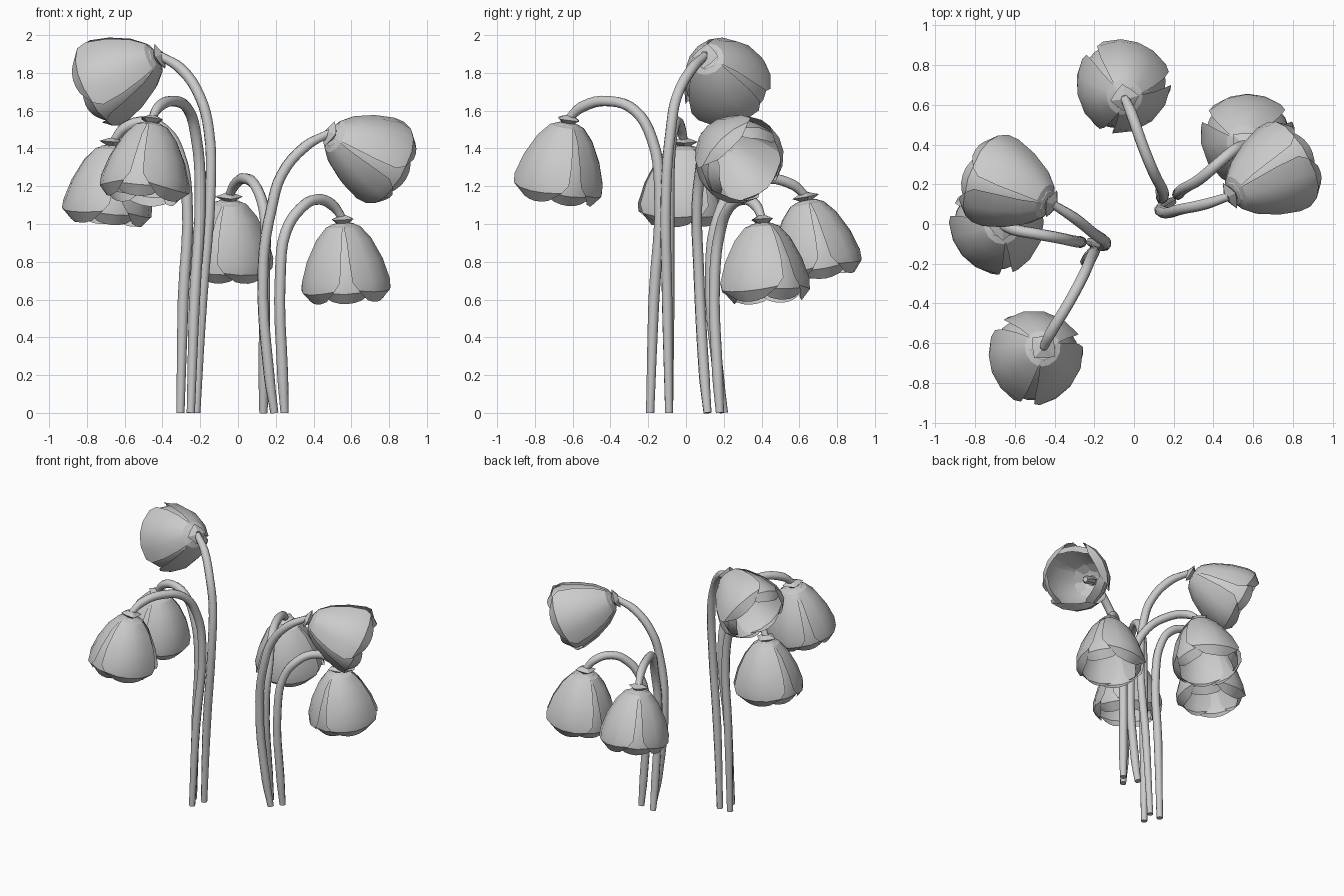
import bpy, bmesh
from math import radians, sin, cos
from mathutils import Vector, Matrix

if "Cube" in bpy.data.objects:
    bpy.data.objects.remove(bpy.data.objects["Cube"])

# stem path and hanging direction of each flower in one clump
FLOWERS = [
    ([(-.22, -.09, 0), (-.19, -.1, .6), (-.145, -.105, 1.2), (-.155, -.08, 1.5),
      (-.2, -.05, 1.67), (-.3, .03, 1.82), (-.41, .1, 1.89)], (-.24, .095, -.12), 20),
    ([(-.305, -.09, 0), (-.29, -.09, .6), (-.27, -.09, 1.15), (-.31, -.085, 1.37),
      (-.38, -.07, 1.49), (-.49, -.05, 1.54), (-.6, -.03, 1.51), (-.66, -.01, 1.44)], (-.02, 0, -.25), 50),
    ([(-.25, -.19, 0), (-.23, -.17, .6), (-.2, -.14, 1.2), (-.22, -.18, 1.45), (-.26, -.27, 1.6),
      (-.33, -.4, 1.65), (-.42, -.55, 1.62), (-.455, -.62, 1.56)], (-.03, -.035, -.25), 0),
]
# petal profile: radius, depth along flower axis, half width in degrees
PETAL = [(.04, .025, 60), (.09, .045, 58), (.145, .11, 55), (.2, .22, 54),
         (.233, .33, 52), (.232, .39, 44), (.185, .445, 26)]


def mesh_object(name, bm, matrix):
    me = bpy.data.meshes.new(name)
    bm.to_mesh(me)
    bm.free()
    ob = bpy.data.objects.new(name, me)
    bpy.context.collection.objects.link(ob)
    ob.matrix_world = matrix
    for p in me.polygons:
        p.use_smooth = True
    me.set_sharp_from_angle(angle=radians(25))
    return ob


def add_grid(bm, rows, closed=False):
    rows = [[bm.verts.new(co) for co in row] for row in rows]
    n = len(rows[0])
    for a, b in zip(rows, rows[1:]):
        for i in range(n if closed else n - 1):
            j = (i + 1) % n
            bm.faces.new((a[i], a[j], b[j], b[i]))
    return rows


def ring(r, d, n=8):
    return [(r * cos(k * 6.283185 / n), r * sin(k * 6.283185 / n), d) for k in range(n)]


def petals(name, matrix, scale, turn, flare):
    bm = bmesh.new()
    for k in range(3):
        rows = []
        for r, d, half in PETAL:
            row = []
            for s in (-1, -.5, 0, .5, 1):
                a = radians(turn + 120 * k + s * half)
                rr = r * scale * (1 + flare * s * s)
                # rounded petal end
                row.append((rr * cos(a), rr * sin(a), d - (.015 * s * s if d > .38 else 0)))
            rows.append(row)
        add_grid(bm, rows)
    mesh_object(name, bm, matrix)


def flower(label, path, axis, turn):
    # curved stem
    cu = bpy.data.curves.new(label + "_stem", 'CURVE')
    cu.dimensions = '3D'
    cu.bevel_depth = .029
    cu.bevel_resolution = 2
    cu.resolution_u = 4
    cu.use_fill_caps = True
    sp = cu.splines.new('BEZIER')
    sp.bezier_points.add(len(path) - 1)
    for i, (bp, co) in enumerate(zip(sp.bezier_points, path)):
        bp.co = co
        bp.handle_left_type = bp.handle_right_type = 'AUTO'
        bp.radius = .75 if i in (0, len(path) - 1) else 1
    bpy.context.collection.objects.link(bpy.data.objects.new(label + "_stem", cu))

    # flower head hangs along its axis (local +z)
    m = Matrix.Translation(path[-1]) @ axis.to_track_quat('Z', 'Y').to_matrix().to_4x4()
    petals(label + "_outer_petals", m, .99, turn, .06)
    petals(label + "_inner_petals", m, .94, turn + 60, .03)

    # flared collar, faceted hood and central stamen
    bm = bmesh.new()
    star = [(x * f, y * f, d) for (x, y, d), f in zip(ring(.07, .005), (1.05, .8) * 4)]
    add_grid(bm, [ring(.02, -.015), star, ring(.035, .025), ring(.06, .03), ring(.12, .085)], True)
    mesh_object(label + "_collar", bm, m)
    bm = bmesh.new()
    rows = add_grid(bm, [ring(.03, .03), ring(.03, .14), ring(.018, .17)], True)
    bm.faces.new(rows[-1])
    mesh_object(label + "_stamen", bm, m)


# tall clump, then a turned and shorter copy
turn_z = Matrix.Rotation(radians(-129.5), 3, 'Z')
for i, (path, axis, turn) in enumerate(FLOWERS):
    pts = [Vector(p) for p in path]
    flower(f"tall_flower_{i}", pts, Vector(axis), turn)
    low = [turn_z @ p + Vector((.122 if p.z < 1.4 else .142, -.113, -.41 if p.z > 0 else 0))
           for p in pts[:-1]]
    low.append(turn_z @ pts[-1] + Vector((.142, -.113, -.41)))
    flower(f"short_flower_{i}", low, turn_z @ Vector(axis), turn)
